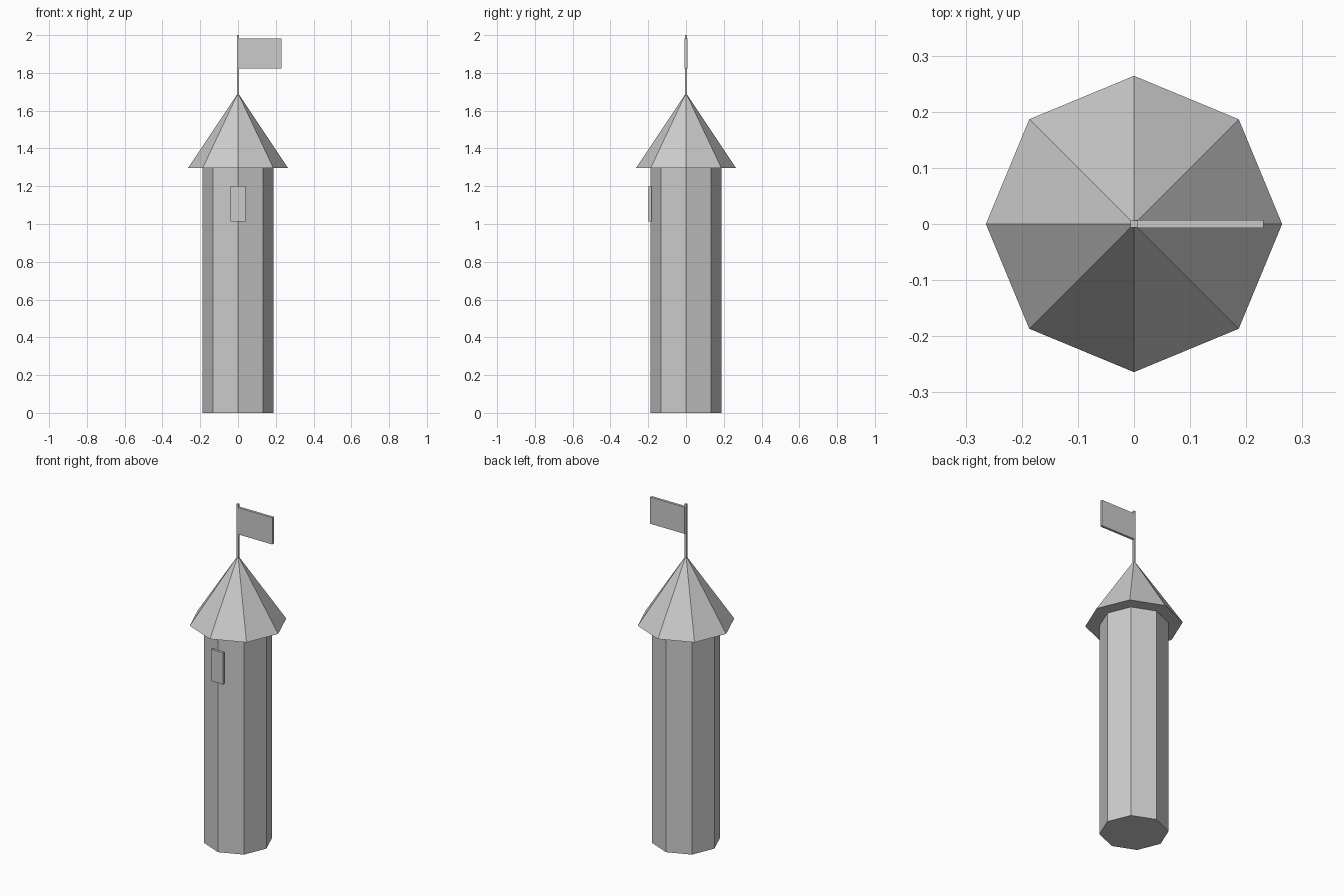
import bpy

if "Cube" in bpy.data.objects:
    bpy.data.objects.remove(bpy.data.objects["Cube"])


def eight_sided(name, r_bottom, r_top, z0, z1):
    # octagonal solid with one corner facing the front
    bpy.ops.mesh.primitive_cone_add(vertices=8, radius1=r_bottom, radius2=r_top,
                                    depth=z1 - z0, location=(0, 0, (z0 + z1) / 2))
    bpy.context.object.name = name


def box(name, x, y, z):
    # box from its (min, max) range on each axis
    ranges = (x, y, z)
    bpy.ops.mesh.primitive_cube_add(size=1, location=[(a + b) / 2 for a, b in ranges])
    ob = bpy.context.object
    ob.name = name
    ob.scale = [b - a for a, b in ranges]
    bpy.ops.object.transform_apply(location=False, rotation=False, scale=True)


# Tower body and overhanging pointed roof
eight_sided("tower", 0.187, 0.187, 0, 1.297)
eight_sided("roof", 0.264, 0, 1.297, 1.693)

# Window panel on the front corner
box("window", (-0.04, 0.04), (-0.198, -0.183), (1.012, 1.2))

# Flagpole and flag
box("flagpole", (-0.0065, 0.0065), (-0.0065, 0.0065), (1.675, 2.0))
box("flag", (0.003, 0.231), (-0.0075, 0.0075), (1.823, 1.982))
